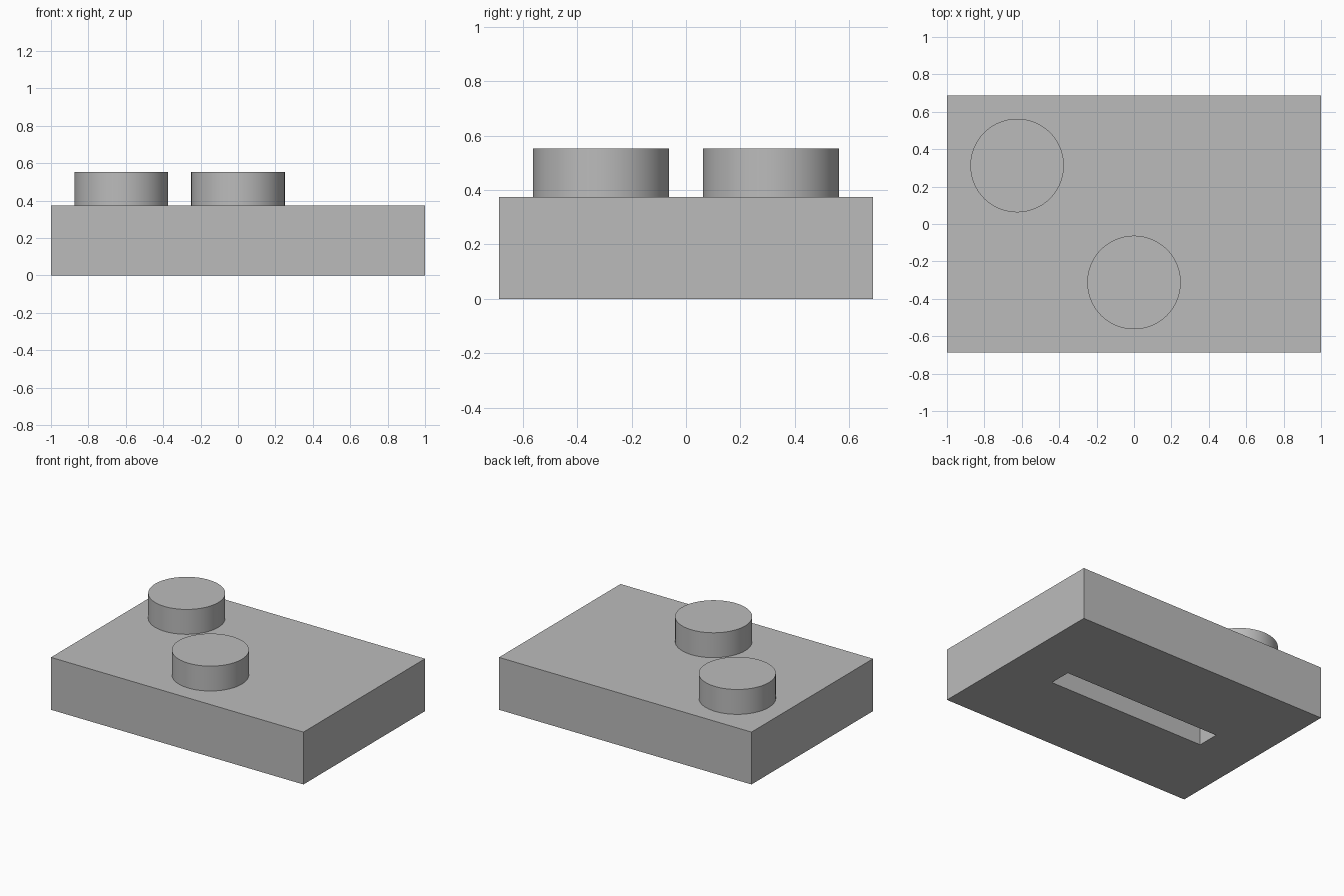
import bpy
import math

cube = bpy.data.objects.get("Cube")
if cube:
    bpy.data.objects.remove(cube, do_unlink=True)

grey = bpy.data.materials.new("plain grey")
grey.use_nodes = True
colour = (0.5, 0.5, 0.5, 1)
grey.diffuse_color = colour
grey.node_tree.nodes["Principled BSDF"].inputs["Base Color"].default_value = colour


def box(name, size, centre):
    bpy.ops.mesh.primitive_cube_add(size=1, location=centre)
    obj = bpy.context.object
    obj.name = name
    obj.scale = size
    bpy.ops.object.transform_apply(location=False, rotation=False, scale=True)
    obj.data.materials.append(grey)
    return obj


def stud(name, x, y):
    bottom, top = 0.375, 0.553
    bpy.ops.mesh.primitive_cylinder_add(vertices=96, radius=0.25, depth=top - bottom,
                                        location=(x, y, (top + bottom) / 2))
    obj = bpy.context.object
    obj.name = name
    obj.data.materials.append(grey)
    bpy.ops.object.shade_smooth_by_angle(angle=math.radians(30))


# Solid base block
base = box("base_block", (2, 1.375, 0.375), (0, 0, 0.1875))

# Narrow slot cut into the underside
slot_depth = 0.25
cutter = box("slot_cutter", (1.25, 0.16, slot_depth * 2), (0, 0, 0))
cutter.hide_render = True
cutter.hide_set(True)
cutter.display_type = 'WIRE'
cut = base.modifiers.new("underside_slot", 'BOOLEAN')
cut.operation = 'DIFFERENCE'
cut.solver = 'EXACT'
cut.object = cutter

# Two round studs on top
stud("back_stud", -0.625, 0.3125)
stud("front_stud", 0, -0.3125)
